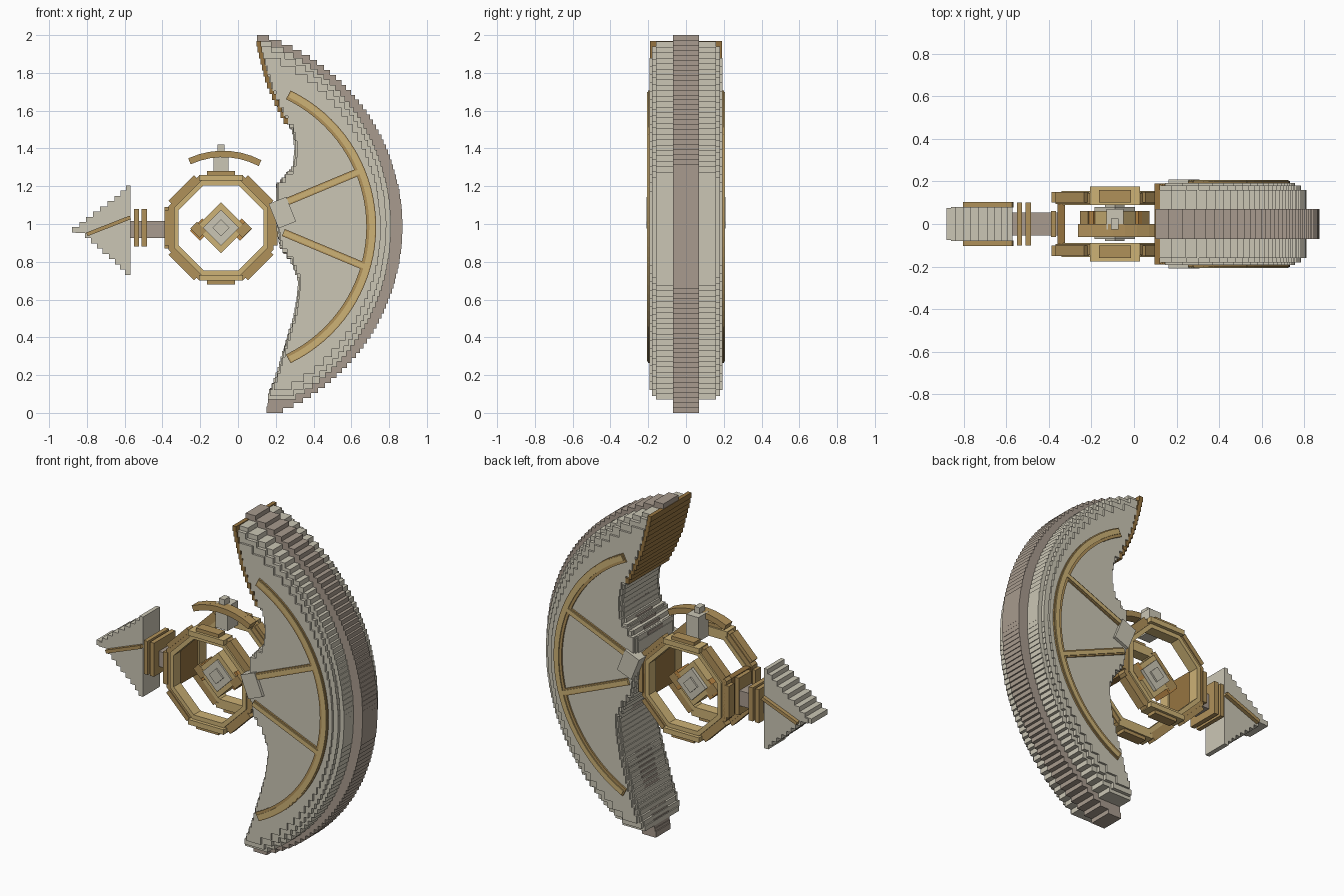
import bpy, bmesh, math
from mathutils import Matrix, Vector

if "Cube" in bpy.data.objects:
    bpy.data.objects.remove(bpy.data.objects["Cube"])


def material(name, r, g, b):
    lin = [((c / 255 + 0.055) / 1.055) ** 2.4 for c in (r, g, b)]
    m = bpy.data.materials.new(name)
    m.diffuse_color = (*lin, 1)
    m.use_nodes = True
    m.node_tree.nodes["Principled BSDF"].inputs["Base Color"].default_value = m.diffuse_color
    return m


PALE = material("pale stone", 203, 198, 181)
TAUPE = material("taupe", 168, 155, 142)
GOLD = material("light gold", 205, 178, 118)
BRONZE = material("bronze", 176, 145, 90)
BROWN = material("brown", 150, 116, 64)
ORANGE = material("orange", 192, 140, 72)


def part(name, mat, boxes):
    """Joins boxes given as (centre, size, angle in the xz plane)."""
    bm = bmesh.new()
    for centre, size, angle in boxes:
        m = (Matrix.Translation(centre) @ Matrix.Rotation(-angle, 4, 'Y')
             @ Matrix.Diagonal((*size, 1)))
        bmesh.ops.create_cube(bm, size=1, matrix=m)
    mesh = bpy.data.meshes.new(name)
    bm.to_mesh(mesh)
    bm.free()
    mesh.materials.append(mat)
    ob = bpy.data.objects.new(name, mesh)
    bpy.context.collection.objects.link(ob)
    return ob


def span(x0, x1, y0, y1, z0, z1):
    return (((x0 + x1) / 2, (y0 + y1) / 2, (z0 + z1) / 2),
            (x1 - x0, y1 - y0, z1 - z0), 0)


def bar(x0, z0, x1, z1, y, depth, width):
    d = Vector((x1 - x0, z1 - z0))
    return (((x0 + x1) / 2, y, (z0 + z1) / 2), (d.length, depth, width),
            math.atan2(d.y, d.x))


def lerp(points, t):
    for (a, u), (b, v) in zip(points, points[1:]):
        if t <= b:
            return u + (v - u) * max(0, t - a) / (b - a)
    return points[-1][1]


# Crescent blade: stacked slabs between an inner profile and an outer ellipse
INNER = [(0, .15), (.1, .16), (.2, .2), (.3, .23), (.4, .26), (.5, .29),
         (.6, .31), (.7, .32), (.8, .28), (.88, .22), (1.0, .2), (1.2, .2),
         (1.3, .29), (1.4, .3), (1.5, .285), (1.55, .25), (1.65, .2),
         (1.75, .16), (1.9, .12), (2.0, .1)]
CX, CZ = -.18, .985


def slabs(rx, rz, half_y, z0, z1, count, inset=0.0):
    out, dz = [], (z1 - z0) / count
    for i in range(count):
        z = z0 + (i + .5) * dz
        outer = CX + rx * math.sqrt(max(0, 1 - ((z - CZ) / rz) ** 2))
        inner = lerp(INNER, z) + inset
        outer = max(outer, inner + .025) if inset == 0 else outer
        if outer > inner + .02:
            out.append(span(inner, outer, -half_y, half_y,
                            z - dz / 2, z + dz / 2))
    return out


part("blade_ridge", TAUPE, slabs(1.05, 1.06, .07, 0, 2, 76, .002))
part("blade_ridge_tips", TAUPE, [span(.10, .16, -.07, .07, 1.965, 2.0),
                                 span(.15, .21, -.07, .07, 0, .035)])
part("blade_rim", PALE, slabs(.99, 1.035, .16, .07, 1.965, 66))
part("blade_body", PALE, slabs(.965, 1.01, .18, .09, 1.94, 56, .006))
part("blade_cheeks", PALE, slabs(.935, .97, .192, .12, 1.88, 40, .014))

# Bronze lining on the upper inner edge
lining = []
for i in range(14):
    z = 1.53 + (i + .5) * .44 / 14
    x = lerp(INNER, z)
    lining.append(span(x - .012, x + .012, -.19, .19, z - .0157, z + .0157))
part("blade_edge_lining", BROWN, lining)


# Curved trim and spokes on both cheeks
def arc(cx, cz, r, a0, a1, n, y, depth, width):
    step = (a1 - a0) / n
    out = []
    for i in range(n):
        a = a0 + (i + .5) * step
        out.append(((cx + r * math.cos(a), y, cz + r * math.sin(a)),
                    (abs(step) * r * 1.08, depth, width), a + math.pi / 2))
    return out


def spokes(y, depth, width):
    return [bar(.24, 1.11, .66, 1.285, y, depth, width),
            bar(.24, .955, .67, .775, y, depth, width)]


trim_gold, trim_bronze = [], []
for s in (-1, 1):
    trim_bronze += arc(-.07, .985, .775, -1.12, 1.12, 34, s * .188, .026, .052)
    trim_gold += arc(-.07, .985, .78, -1.11, 1.11, 34, s * .19, .034, .03)
    trim_bronze += spokes(s * .188, .026, .04)
    trim_gold += spokes(s * .19, .034, .024)
part("blade_trim_backing", BRONZE, trim_bronze)
part("blade_trim", GOLD, trim_gold)
part("blade_root_block", PALE,
     [((.235, 0, 1.06), (.10, .42, .14), math.radians(22))])

# Paired octagonal rings around the hub
HX, HZ = -.09, .98


def ring(r0, r1, length, y0, y1, sides):
    out, r = [], (r0 + r1) / 2
    for s in (-1, 1):
        for k in sides:
            a = k * math.pi / 4
            out.append(((HX + r * math.cos(a), s * (y0 + y1) / 2,
                         HZ + r * math.sin(a)),
                        (r1 - r0, y1 - y0, length), a))
    return out


part("ring_inner_band", GOLD, ring(.225, .25, .205, .09, .155, range(8)))
part("ring_outer_band", BRONZE, ring(.245, .278, .23, .095, .145, range(8)))
part("ring_side_plates", BRONZE, ring(.27, .298, .19, .10, .15, (0, 1, 3, 4, 5, 7)))
part("ring_caps", GOLD, ring(.25, .28, .235, .09, .175, (2, 6)))
part("ring_cap_ridges", BRONZE, ring(.275, .3, .15, .10, .16, (2, 6)))
part("ring_cross_plates", BROWN, [span(-.36, -.325, -.145, .145, .87, 1.09),
                                  span(.14, .18, -.145, .145, .87, 1.09)])

# Diamond hub with stepped faces and side lugs
Q = math.pi / 4
part("hub_frame", GOLD, [((HX, 0, HZ), (.19, .12, .19), Q)])
part("hub_face", PALE, [((HX, .005, HZ), (.135, .15, .135), Q)])
part("hub_boss", PALE, [((HX, .005, HZ), (.065, .17, .065), Q)])
part("hub_lugs", ORANGE, [((HX + s * .105, .005, HZ - .01), (.09, .11, .075), Q)
                          for s in (-1, 1)])
part("hub_lug_plates", BRONZE, [((HX + s * .12, 0, HZ - .01), (.07, .122, .05), s * Q)
                                for s in (-1, 1)])

# Curved crest on a short post
part("crest", BRONZE, arc(-.08, .95, .42, 1.09, 2.0, 7, -.03, .06, .034))
part("crest_post", PALE, [span(-.13, -.05, -.025, .07, 1.24, 1.385),
                          span(-.108, -.072, -.025, .025, 1.38, 1.42)])

# Tail shaft and collars
part("tail_shaft", TAUPE, [span(-.58, -.36, -.055, .055, .925, 1.015)])
part("tail_collars", BRONZE, [span(-.55, -.525, -.1, .1, .88, 1.08),
                              span(-.51, -.483, -.1, .1, .88, 1.08),
                              span(-.39, -.365, -.06, .06, .87, 1.09)])

# Stepped arrow-shaped tail
TAIL = [(.73, -.585), (.79, -.64), (.85, -.71), (.9, -.765), (.945, -.815),
        (.96, -.86), (.985, -.86), (1.0, -.83), (1.04, -.785), (1.1, -.70),
        (1.15, -.635), (1.205, -.58)]
steps, dz = [], .475 / 17
for i in range(17):
    z = .73 + (i + .5) * dz
    steps.append(span(lerp(TAIL, z), -.57, -.08, .08, z - dz / 2, z + dz / 2))
part("tail_fin", PALE, steps)
part("tail_tip", PALE, [span(-.88, -.6, -.075, .075, .955, .985)])
part("tail_stripes", BRONZE, [bar(-.8, .945, -.57, 1.035, s * .09, .026, .02)
                              for s in (-1, 1)])
